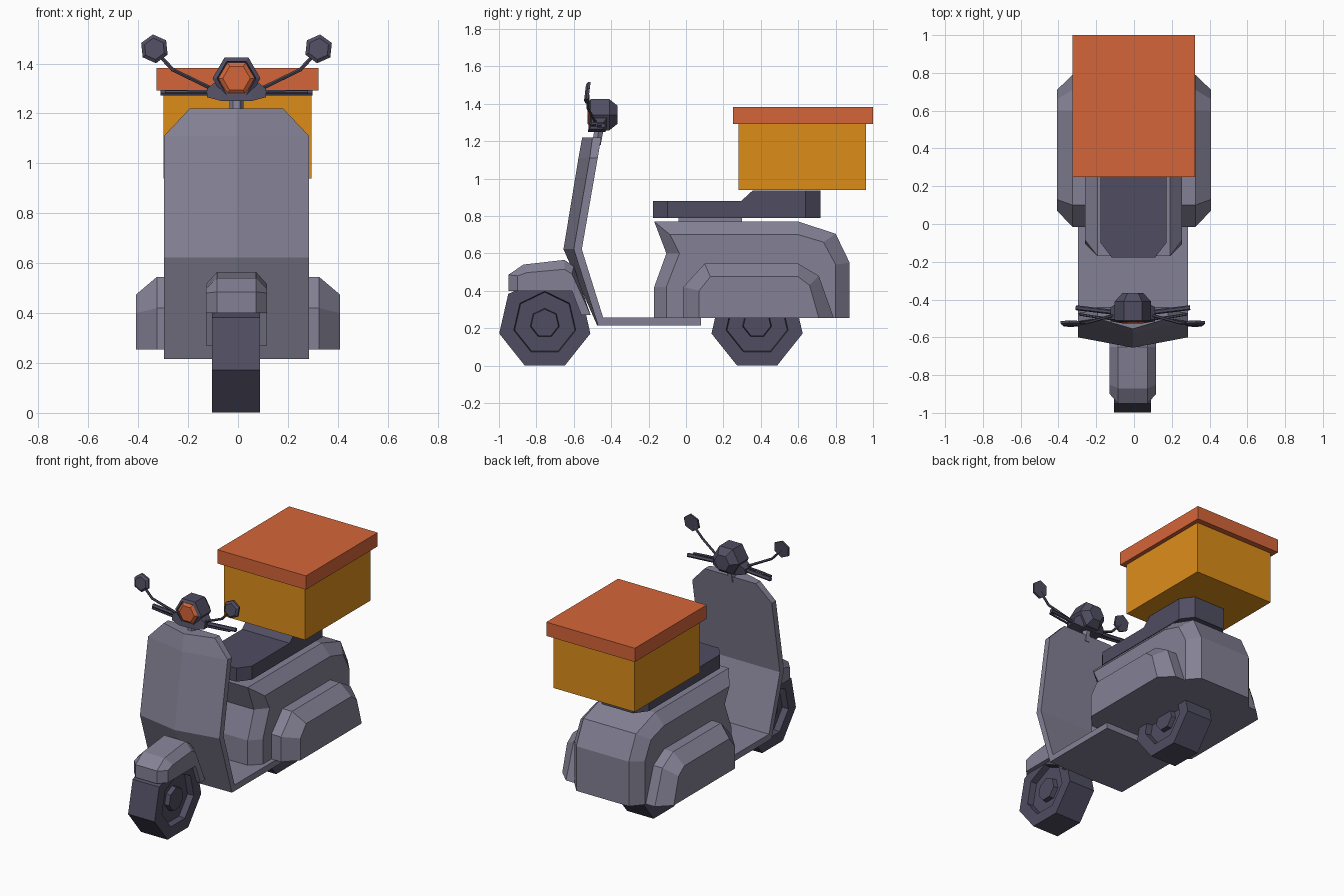
import bpy, bmesh
from math import sin, cos, pi

if "Cube" in bpy.data.objects:
    bpy.data.objects.remove(bpy.data.objects["Cube"])


def material(name, rgb):
    m = bpy.data.materials.new(name)
    m.diffuse_color = (*rgb, 1)
    m.use_nodes = True
    m.node_tree.nodes["Principled BSDF"].inputs["Base Color"].default_value = m.diffuse_color
    return m


BODY = material("body_paint", (0.23, 0.22, 0.30))
DARK = material("dark_trim", (0.08, 0.075, 0.12))
AMBER = material("amber", (0.72, 0.27, 0.01))
RED = material("orange_red", (0.66, 0.13, 0.04))
OFF = -0.006  # the front assembly sits slightly off centre


def loft(name, rings, mat, dx=0.0, closed=False):
    """Skin equal-length rings of points; cap both ends unless closed."""
    bm = bmesh.new()
    vs = [[bm.verts.new(p) for p in r] for r in rings]
    n = len(vs[0])
    pairs = list(zip(vs, vs[1:])) + ([(vs[-1], vs[0])] if closed else [])
    for a, b in pairs:
        for i in range(n):
            j = (i + 1) % n
            bm.faces.new((a[i], a[j], b[j], b[i]))
    if not closed:
        bm.faces.new(vs[0])
        bm.faces.new(vs[-1])
    bmesh.ops.recalc_face_normals(bm, faces=bm.faces)
    me = bpy.data.meshes.new(name)
    bm.to_mesh(me)
    bm.free()
    me.materials.append(mat)
    ob = bpy.data.objects.new(name, me)
    ob.location.x = dx
    bpy.context.collection.objects.link(ob)
    return ob


def shell(name, layers, mat, dx=0.0):
    """Loft (x, [(y, z), ...]) side profiles across x."""
    return loft(name, [[(x, y, z) for y, z in p] for x, p in layers], mat, dx)


def box(name, x, y0, y1, z0, z1, mat, dx=0.0):
    p = [(y0, z0), (y1, z0), (y1, z1), (y0, z1)]
    return shell(name, [(-x, p), (x, p)], mat, dx)


def ngon(n, r, start):
    return [(r * cos(start + 2 * pi * i / n), r * sin(start + 2 * pi * i / n)) for i in range(n)]


def rods(name, pts, r):
    """Mirrored pair of bent rods."""
    cu = bpy.data.curves.new(name, 'CURVE')
    cu.dimensions = '3D'
    cu.bevel_depth, cu.bevel_resolution, cu.use_fill_caps = r, 1, True
    for s in (-1, 1):
        sp = cu.splines.new('POLY')
        sp.use_smooth = False
        sp.points.add(len(pts) - 1)
        for q, (x, y, z) in zip(sp.points, pts):
            q.co = (s * x, y, z, 1)
    cu.materials.append(DARK)
    ob = bpy.data.objects.new(name, cu)
    ob.location.x = OFF
    bpy.context.collection.objects.link(ob)


# Wheels: seven-sided tyre with recessed rim and raised hub
for name, y in (("front_wheel", -0.755), ("rear_wheel", 0.38)):
    half = [(0.085, 0.075), (0.055, 0.08), (0.055, 0.165), (0.097, 0.17), (0.097, 0.25)]
    prof = [(-x, r) for x, r in half] + half[::-1]
    shell(name, [(x, [(y + a, 0.227 + b) for a, b in ngon(7, r, pi / 2)]) for x, r in prof], DARK, -0.008)

# Front fender
tail = [(-0.51, 0.27), (-0.56, 0.27), (-0.61, 0.40)]
top = [(-0.95, 0.40), (-0.95, 0.485), (-0.87, 0.54), (-0.65, 0.565), (-0.60, 0.53)] + tail
side = [(-0.90, 0.40), (-0.90, 0.48), (-0.85, 0.497), (-0.65, 0.515), (-0.61, 0.49)] + tail
shell("front_fender", [(-0.123, side), (-0.078, top), (0.078, top), (0.123, side)], BODY, OFF)

# Leg shield with a central ridge: z, half width, side y, ridge y, back y
rows = [(0.215, 0.291, -0.47, -0.475, -0.43), (0.622, 0.291, -0.60, -0.655, -0.557),
        (1.11, 0.291, -0.515, -0.575, -0.472), (1.22, 0.187, -0.50, -0.555, -0.453)]
loft("leg_shield", [[(-w, s, z), (0, r, z), (w, s, z), (w, b, z), (-w, b, z)]
                    for z, w, s, r, b in rows], BODY, OFF)
box("floor_board", 0.291, -0.47, 0.08, 0.215, 0.256, BODY, OFF)

# Rear body
outer = [(-0.17, 0.255), (-0.17, 0.42), (-0.105, 0.60), (-0.17, 0.77), (0.60, 0.77),
         (0.80, 0.705), (0.875, 0.55), (0.875, 0.255)]
inner = [(-0.105, 0.255), (-0.105, 0.42), (-0.035, 0.60), (-0.085, 0.70), (0.60, 0.70),
         (0.735, 0.66), (0.80, 0.54), (0.80, 0.255)]
shell("rear_body", [(-0.257, inner), (-0.192, outer), (0.192, outer), (0.257, inner)], BODY, -0.002)

# Side covers
wide = [(-0.015, 0.255), (-0.015, 0.42), (0.10, 0.545), (0.60, 0.545), (0.71, 0.48), (0.79, 0.255)]
slim = [(0.07, 0.255), (0.07, 0.40), (0.13, 0.475), (0.60, 0.475), (0.66, 0.43), (0.71, 0.255)]
for name, s in (("left_side_cover", -1), ("right_side_cover", 1)):
    shell(name, [(s * 0.20, wide), (s * 0.325, wide), (s * 0.408, slim)], BODY)

# Seat: y, half width, top z
seat = [(-0.177, 0.115, 0.88), (-0.10, 0.174, 0.88), (0.295, 0.174, 0.88), (0.355, 0.174, 0.935),
        (0.64, 0.174, 0.935), (0.72, 0.115, 0.935)]
loft("seat", [[(-w, y, 0.79), (w, y, 0.79), (w, y, z), (-w, y, z)] for y, w, z in seat], DARK, -0.003)
box("seat_base", 0.13, -0.04, 0.30, 0.74, 0.80, BODY)

# Delivery box
box("cargo_box", 0.296, 0.28, 0.962, 0.94, 1.30, AMBER, -0.002)
box("cargo_lid", 0.324, 0.25, 1.0, 1.292, 1.383, RED, -0.002)

# Steering stem
loft("steering_stem", [[(a, y + b, z) for a, b in ngon(6, 0.028, 0)]
                       for y, z in ((-0.48, 1.18), (-0.46, 1.29))], BODY, OFF)


# Headlamp housing and lens
def hexes(specs):
    return [[(a, y, 1.341 + b) for a, b in ngon(6, r, 0)] for y, r in specs]


loft("headlamp_housing", hexes([(-0.505, 0.075), (-0.52, 0.078), (-0.51, 0.096),
                                (-0.41, 0.096), (-0.365, 0.055)]), DARK, OFF)
loft("headlamp_lens", hexes([(-0.49, 0.073), (-0.515, 0.073), (-0.527, 0.055)]), RED, OFF)
big = [(-0.525, 1.25), (-0.43, 1.25), (-0.41, 1.345), (-0.505, 1.345)]
small = [(-0.515, 1.265), (-0.445, 1.265), (-0.44, 1.30), (-0.505, 1.30)]
shell("handlebar_cowl", [(-0.118, small), (-0.06, big), (0.06, big), (0.118, small)], DARK, OFF)

# Grips, levers and mirrors
rods("handle_grips", [(0.08, -0.47, 1.283), (0.303, -0.443, 1.283)], 0.013)
rods("brake_levers", [(0.09, -0.505, 1.283), (0.20, -0.492, 1.285), (0.285, -0.478, 1.285)], 0.007)
rods("mirror_stems", [(0.09, -0.48, 1.295), (0.255, -0.525, 1.375), (0.325, -0.525, 1.45)], 0.008)
for name, s in (("left_mirror", -1), ("right_mirror", 1)):
    rings = [[(s * (0.329 + a), y + 0.12 * b, 1.459 + b) for a, b in ngon(6, r, 0.42)]
             for y, r in ((-0.54, 0.043), (-0.53, 0.058), (-0.517, 0.058))]
    loft(name, rings, DARK, OFF)
